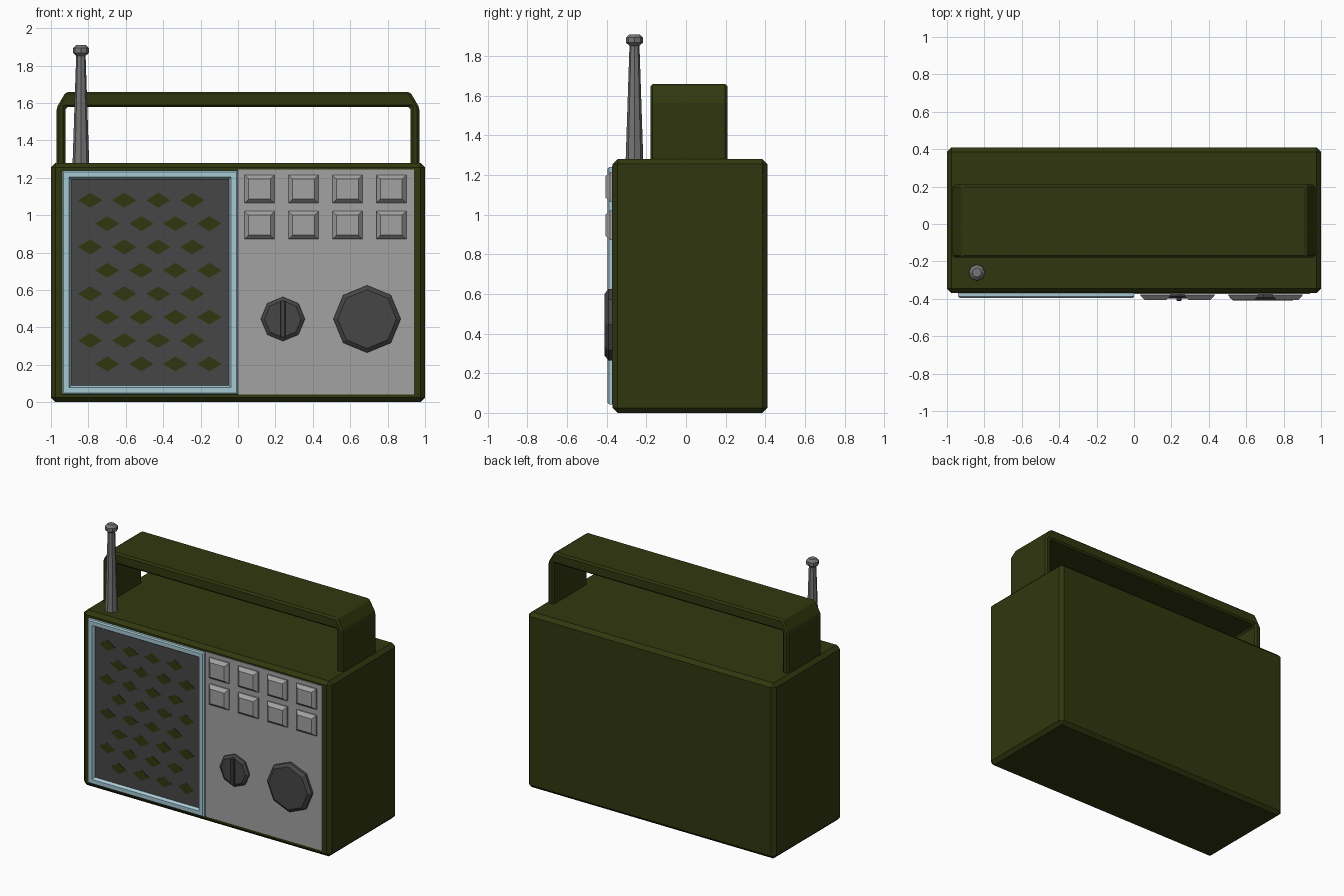
import bpy, bmesh
from math import sin, cos, tau

cube = bpy.data.objects.get("Cube")
if cube:
    bpy.data.objects.remove(cube, do_unlink=True)


def material(name, r, g, b):
    m = bpy.data.materials.new(name)
    m.use_nodes = True
    m.diffuse_color = (r, g, b, 1)
    m.node_tree.nodes["Principled BSDF"].inputs["Base Color"].default_value = (r, g, b, 1)
    return m


olive = material("olive_green", 0.030, 0.039, 0.0045)
charcoal = material("charcoal", 0.062, 0.062, 0.062)
light_grey = material("light_grey", 0.36, 0.36, 0.36)
metal = material("metal_grey", 0.18, 0.18, 0.18)
pale_blue = material("pale_blue", 0.38, 0.58, 0.65)


def loft(name, loops, mat, bevel=0, ring=False):
    """Bridge equal-length loops of points; cap the ends, or join them as a ring."""
    bm = bmesh.new()
    rows = [[bm.verts.new(p) for p in loop] for loop in loops]
    pairs = list(zip(rows, rows[1:]))
    if ring:
        pairs.append((rows[-1], rows[0]))
    else:
        bm.faces.new(rows[0])
        bm.faces.new(rows[-1])
    n = len(rows[0])
    for a, b in pairs:
        for i in range(n):
            j = (i + 1) % n
            bm.faces.new((a[i], a[j], b[j], b[i]))
    bmesh.ops.recalc_face_normals(bm, faces=bm.faces)
    mesh = bpy.data.meshes.new(name)
    bm.to_mesh(mesh)
    bm.free()
    mesh.materials.append(mat)
    ob = bpy.data.objects.new(name, mesh)
    bpy.context.collection.objects.link(ob)
    if bevel:
        mod = ob.modifiers.new("chamfer", "BEVEL")
        mod.width = bevel
        mod.segments = 1
    return ob


def rect(x0, x1, z0, z1, y, inset=0):
    x0, x1, z0, z1 = x0 + inset, x1 - inset, z0 + inset, z1 - inset
    return [(x0, y, z0), (x1, y, z0), (x1, y, z1), (x0, y, z1)]


def box(name, x0, x1, y0, y1, z0, z1, mat, bevel=0):
    return loft(name, [rect(x0, x1, z0, z1, y) for y in (y0, y1)], mat, bevel)


def octagon(r):
    return [(r * cos(tau * i / 8), r * sin(tau * i / 8)) for i in range(8)]


def knob(name, x, z, profile):
    loft(name, [[(x + u, y, z + v) for u, v in octagon(r)] for r, y in profile], charcoal)


def turned(name, x, y, profile):
    loft(name, [[(x + u, y + v, z) for u, v in octagon(r)] for r, z in profile], metal)


# Case
box("case", -1, 1, -0.37, 0.41, 0, 1.28, olive, 0.025)

# Carrying handle: one arch outline with cut corners, pulled front to back
half = [(0.97, 1.26), (0.97, 1.575), (0.92, 1.66)]
inner = [(0.923, 1.578), (0.923, 1.26)]
arch = half + [(-x, z) for x, z in reversed(half)]
arch += [(-x, z) for x, z in reversed(inner)] + inner
loft("handle", [[(x, y, z) for x, z in arch] for y in (-0.18, 0.21)], olive, 0.012)

# Antenna with knobbed tip
turned("antenna", -0.84, -0.26, [(0.045, 1.26), (0.025, 1.86)])
turned("antenna_tip", -0.84, -0.26, [(0.025, 1.852), (0.043, 1.868), (0.043, 1.893), (0.025, 1.91)])

# Speaker frame
area = (-0.94, 0, 0.042, 1.24)
loft("speaker_frame", [rect(*area, y, d) for d, y in
     ((0, -0.36), (0, -0.388), (0.008, -0.396), (0.037, -0.396), (0.05, -0.375), (0.05, -0.36))],
     pale_blue, ring=True)

# Speaker grille with staggered diamond openings
box("speaker_grille", -0.9, -0.04, -0.377, -0.36, 0.08, 1.2, charcoal)
for row in range(8):
    z = 1.08 - 0.125 * row
    for col in range(4):
        x = -0.79 + 0.182 * col + 0.091 * (row % 2)
        loft("grille_opening", [[(x - 0.065, y, z), (x, y, z - 0.04), (x + 0.065, y, z), (x, y, z + 0.04)]
                                for y in (-0.376, -0.379)], olive)

# Control panel
box("control_panel", 0, 0.94, -0.374, -0.36, 0.042, 1.245, light_grey)

# Push buttons
for row in range(2):
    for col in range(4):
        x, z = 0.115 + 0.235 * col, 1.14 - 0.193 * row
        edge = (x - 0.08, x + 0.08, z - 0.075, z + 0.075)
        loft("push_button", [rect(*edge, -0.37), rect(*edge, -0.383), rect(*edge, -0.407, 0.022)], light_grey)

# Knobs and pointer
knob("tuning_knob", 0.69, 0.445, [(0.18, -0.37), (0.18, -0.392), (0.157, -0.41)])
knob("volume_knob", 0.24, 0.445, [(0.118, -0.37), (0.118, -0.385), (0.098, -0.398)])
box("volume_pointer", 0.226, 0.254, -0.412, -0.385, 0.345, 0.545, charcoal, 0.005)
